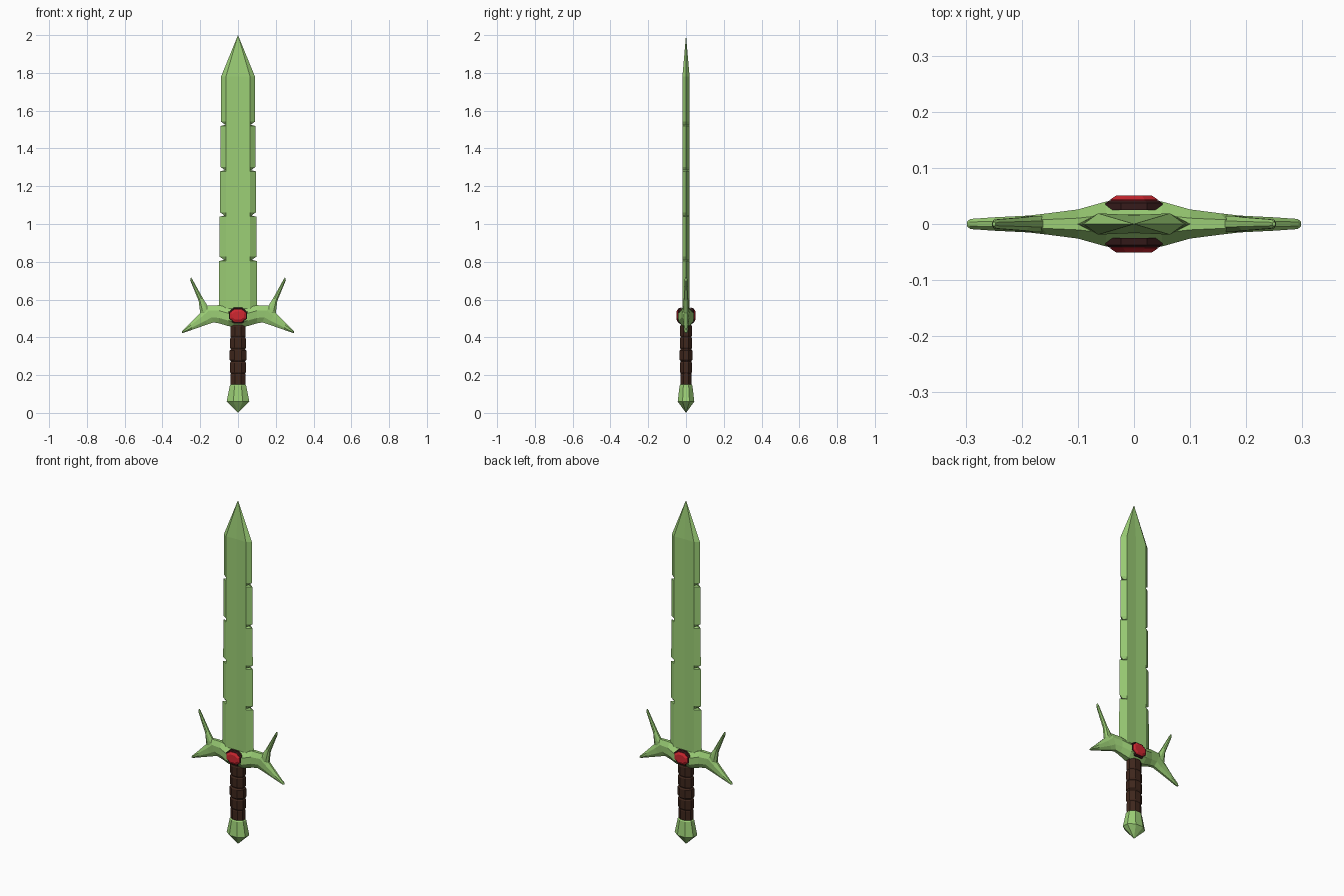
import bpy, bmesh, math
from mathutils import Vector

if "Cube" in bpy.data.objects:
    bpy.data.objects.remove(bpy.data.objects["Cube"])


def material(name, rgb):
    m = bpy.data.materials.new(name)
    m.diffuse_color = (*rgb, 1)
    m.use_nodes = True
    m.node_tree.nodes["Principled BSDF"].inputs["Base Color"].default_value = m.diffuse_color
    return m


GREEN = material("green_metal", (0.33, 0.62, 0.18))
BROWN = material("brown_leather", (0.05, 0.02, 0.012))
DARK = material("dark_setting", (0.035, 0.01, 0.01))
RED = material("red_gem", (0.62, 0.02, 0.03))


def loft(name, rings, mat):
    """Skin a list of equal-length point rings, capping both ends."""
    bm = bmesh.new()
    vs = [[bm.verts.new(p) for p in r] for r in rings]
    n = len(vs[0])
    for a, b in zip(vs, vs[1:]):
        for i in range(n):
            j = (i + 1) % n
            bm.faces.new((a[i], a[j], b[j], b[i]))
    bm.faces.new(vs[0])
    bm.faces.new(vs[-1])
    bmesh.ops.remove_doubles(bm, verts=bm.verts[:], dist=1e-5)
    bmesh.ops.recalc_face_normals(bm, faces=bm.faces[:])
    me = bpy.data.meshes.new(name)
    bm.to_mesh(me)
    bm.free()
    me.materials.append(mat)
    ob = bpy.data.objects.new(name, me)
    bpy.context.collection.objects.link(ob)
    return ob


def oval(z, rx, ry, n=8):
    k = [math.tau * (i + 0.5) / n for i in range(n)]
    c = math.cos(math.pi / n)
    return [(rx * math.cos(a) / c, ry * math.sin(a) / c, z) for a in k]


# Blade: bevelled edges, shallow fuller, notched sides
def blade_ring(z, w, s=1.0):
    b, t, f = 0.064 * s, 0.019 * s, 0.016 * s
    return [(-w, 0, z), (-b, -t, z), (0, -f, z), (b, -t, z),
            (w, 0, z), (b, t, z), (0, f, z), (-b, t, z)]


def edge(z):
    return 0.102 - 0.012 * (z - 0.54) / 1.24


rings = [blade_ring(0.52, 0.102)]
for z in (0.815, 1.05, 1.29, 1.53):
    rings += [blade_ring(z - 0.011, edge(z)),
              blade_ring(z - 0.005, edge(z) - 0.026),
              blade_ring(z + 0.012, edge(z) - 0.002)]
rings += [blade_ring(1.78, 0.09), blade_ring(2.0, 0, 0)]
loft("blade", rings, GREEN)


# Guard: sections given by lower point, upper point (x, z) and half thickness
def guard_ring(a, b, t):
    shape = [(0, .4), (.3, 1), (.7, 1), (1, .4), (1, -.4), (.7, -1), (.3, -1), (0, -.4)]
    a, b = Vector(a), Vector(b)
    return [(*(a.lerp(b, u))[:1], s * t, a.lerp(b, u)[1]) for u, s in shape]


def flip(sec):
    (ax, az), (bx, bz), t = sec
    return (-ax, az), (-bx, bz), t


half = [((0.05, 0.459), (0.05, 0.556), 0.040),
        ((0.10, 0.474), (0.10, 0.570), 0.026),
        ((0.13, 0.479), (0.164, 0.569), 0.019),
        ((0.16, 0.469), (0.20, 0.530), 0.015),
        ((0.24, 0.441), (0.252, 0.476), 0.012),
        ((0.289, 0.424), (0.293, 0.436), 0.009),
        ((0.297, 0.424), (0.298, 0.428), 0.004)]
body = [flip(s) for s in reversed(half)] + [((0, 0.456), (0, 0.552), 0.043)] + half
loft("guard_body", [guard_ring(*s) for s in body], GREEN)

# Upper guard horns
horn = [((0.13, 0.535), (0.17, 0.50), 0.013),
        ((0.163, 0.570), (0.20, 0.528), 0.0145),
        ((0.186, 0.607), (0.208, 0.592), 0.012),
        ((0.241, 0.706), (0.253, 0.702), 0.008),
        ((0.247, 0.716), (0.252, 0.715), 0.004)]
for side, f in (("right", lambda s: s), ("left", flip)):
    loft("guard_horn_" + side, [guard_ring(*f(s)) for s in horn], GREEN)

# Gem and its setting on both faces
def plate(y, w, h):
    c = 0.45
    pts = [(w, c * h), (c * w, h), (-c * w, h), (-w, c * h),
           (-w, -c * h), (-c * w, -h), (c * w, -h), (w, -c * h)]
    return [(x, y, z + 0.515) for x, z in pts]


for side, s in (("front", -1), ("back", 1)):
    loft("gem_setting_" + side, [plate(s * 0.025, 0.052, 0.042),
         plate(s * 0.037, 0.051, 0.041), plate(s * 0.042, 0.044, 0.035)], DARK)
    loft("gem_" + side, [plate(s * 0.030, 0.043, 0.034),
         plate(s * 0.044, 0.042, 0.033), plate(s * 0.051, 0.031, 0.021)], RED)

# Grip: five wrapped bands with shallow grooves
rings = []
for i, r in enumerate((0.039, 0.042, 0.044, 0.042, 0.041)):
    z0, z1 = 0.145 + i * 0.064, 0.145 + (i + 1) * 0.064
    rings += [oval(z0, 0.038, 0.028), oval(z0 + 0.008, r, r * 0.76),
              oval(z1 - 0.008, r, r * 0.76)]
rings.append(oval(0.465, 0.038, 0.028))
loft("grip", rings, BROWN)

# Pommel
loft("pommel", [oval(0, 0, 0), oval(0.06, 0.060, 0.044),
                oval(0.145, 0.043, 0.034), oval(0.15, 0.038, 0.03)], GREEN)
